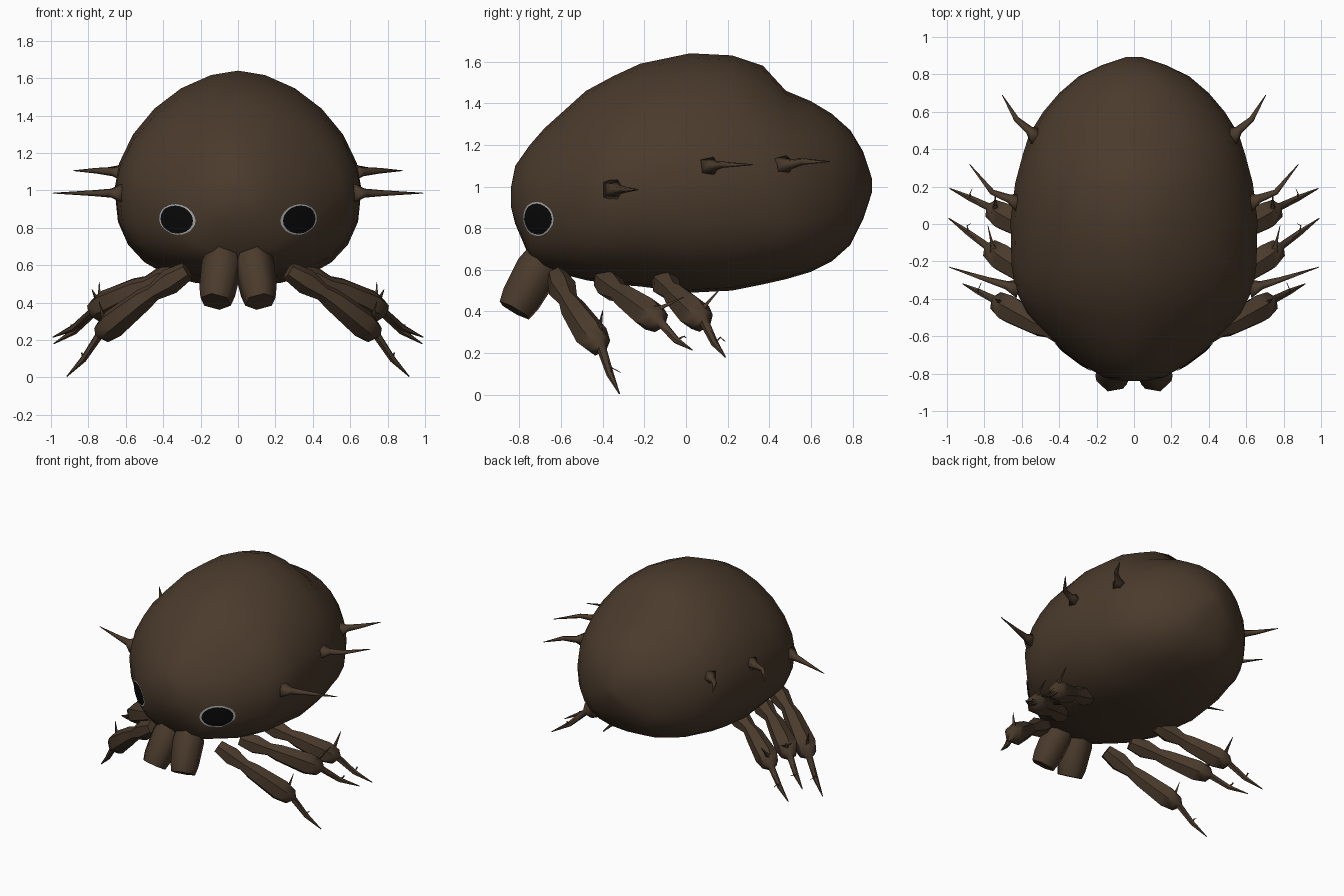
import bpy, bmesh, math
from mathutils import Vector

if "Cube" in bpy.data.objects:
    bpy.data.objects.remove(bpy.data.objects["Cube"])


def material(name, rgb):
    m = bpy.data.materials.new(name)
    m.diffuse_color = (*rgb, 1)
    m.use_nodes = True
    m.node_tree.nodes["Principled BSDF"].inputs["Base Color"].default_value = m.diffuse_color
    return m


BROWN = material("dark_brown", (0.069, 0.043, 0.025))
BLACK = material("eye_black", (0.003, 0.003, 0.003))
GREY = material("eye_rim_grey", (0.42, 0.42, 0.42))


def finish(bm, name, mats, mirror=True, angle=None):
    bmesh.ops.recalc_face_normals(bm, faces=bm.faces)
    me = bpy.data.meshes.new(name)
    bm.to_mesh(me)
    bm.free()
    ob = bpy.data.objects.new(name, me)
    bpy.context.collection.objects.link(ob)
    for m in mats:
        me.materials.append(m)
    bpy.ops.object.select_all(action='DESELECT')
    ob.select_set(True)
    bpy.context.view_layer.objects.active = ob
    if angle is None:
        bpy.ops.object.shade_smooth()
    else:
        bpy.ops.object.shade_smooth_by_angle(angle=math.radians(angle))
    if mirror:
        ob.modifiers.new("mirror", 'MIRROR')
    return ob


def skin(bm, rings, caps=True):
    """Bridge rings of vertices that all have the same count."""
    n = len(rings[0])
    for a, b in zip(rings, rings[1:]):
        for i in range(n):
            j = (i + 1) % n
            bm.faces.new((a[i], a[j], b[j], b[i]))
    if caps:
        bm.faces.new(rings[0])
        bm.faces.new(rings[-1])


def tube(bm, pts, radii, sides=6):
    """Tapering tube through points."""
    rings = []
    for k, (p, r) in enumerate(zip(pts, radii)):
        d = (pts[min(k + 1, len(pts) - 1)] - pts[max(k - 1, 0)]).normalized()
        u = d.cross(Vector((0, 0, 1))).normalized()
        v = u.cross(d)
        rings.append([bm.verts.new(p + r * (math.cos(a) * u + math.sin(a) * v))
                      for a in (2 * math.pi * (i + 0.5) / sides for i in range(sides))])
    skin(bm, rings)


def thorn(bm, base, bend, tip, r, sides=4):
    """Flared root, thin shaft, sharp point."""
    tube(bm, [base, base.lerp(bend, 0.4), bend, tip], [r, r * 0.42, r * 0.27, 0.002], sides)


# Body: cross-sections (y, bottom, top, half width)
SECTIONS = [
    (-0.84, 0.90, 1.00, 0.06), (-0.82, 0.82, 1.10, 0.16), (-0.75, 0.655, 1.20, 0.28),
    (-0.68, 0.60, 1.28, 0.375), (-0.48, 0.55, 1.46, 0.57), (-0.35, 0.53, 1.53, 0.635),
    (-0.22, 0.52, 1.59, 0.655), (0.02, 0.49, 1.64, 0.66), (0.22, 0.50, 1.63, 0.635),
    (0.37, 0.53, 1.58, 0.595), (0.48, 0.555, 1.46, 0.56), (0.60, 0.59, 1.41, 0.485),
    (0.70, 0.64, 1.35, 0.40), (0.79, 0.72, 1.27, 0.295), (0.85, 0.84, 1.17, 0.17),
    (0.893, 0.97, 1.04, 0.04)]
bm = bmesh.new()
rings = []
for y, zb, zt, hw in SECTIONS:
    zc = zb + 0.45 * (zt - zb)
    ring = []
    for i in range(24):
        a = 2 * math.pi * i / 24
        c, s = math.cos(a), math.sin(a)
        # squarer belly, slightly peaked back on the front hump
        e = (1.12 if y < 0.45 else 1.0) if s > 0 else 0.8
        x = math.copysign(abs(c) ** e, c) * hw
        z = zc + math.copysign(abs(s) ** e, s) * ((zt - zc) if s > 0 else (zc - zb))
        ring.append(bm.verts.new((x, y, z)))
    rings.append(ring)
skin(bm, rings)
body = finish(bm, "body", [BROWN], mirror=False)

# Eyes: ovals with a pale rim, laid onto the body
bm = bmesh.new()
centre = Vector((0.33, -0.71, 0.843))
across, up = Vector((0.88, 0.50, 0.02)), Vector((-0.03, 0, 1))
rings = []
for f in (0.3, 0.6, 0.88, 1.0):
    rings.append([bm.verts.new(centre + f * (0.124 * math.cos(a) * across
                                             + 0.085 * math.sin(a) * up))
                  for a in (2 * math.pi * i / 20 for i in range(20))])
skin(bm, rings, caps=False)
bm.faces.new(rings[0])
rim = set(rings[-1])
for f in bm.faces:
    f.material_index = 1 if rim & set(f.verts) else 0
eye = finish(bm, "eye", [BLACK, GREY], mirror=False)
wrap = eye.modifiers.new("wrap", 'SHRINKWRAP')
wrap.target = body
wrap.wrap_method = 'NEAREST_SURFACEPOINT'
wrap.wrap_mode = 'ABOVE_SURFACE'
wrap.offset = 0.008
eye.modifiers.new("mirror", 'MIRROR')

# Mouthparts: blunt paired palps
bm = bmesh.new()
top, end = Vector((0.07, -0.655, 0.70)), Vector((0.12, -0.825, 0.405))
tube(bm, [top.lerp(end, t) for t in (0, 0.35, 0.82, 1)], (0.085, 0.11, 0.1, 0.085))
finish(bm, "mouth_palp", [BROWN], angle=62)

# Legs: hip to knee carries two swollen segments, knee to tip is a thin foot
LEGS = {  # hip, knee, foot tip, knee spur direction
    "front_leg": ((0.27, -0.62, 0.57), (0.745, -0.405, 0.22), (0.915, -0.32, 0.005), (0.03, 0.02, 0.11)),
    "middle_leg": ((0.30, -0.40, 0.55), (0.785, -0.12, 0.345), (0.99, 0.03, 0.215), (0.03, 0.13, 0.06)),
    "rear_leg": ((0.30, -0.12, 0.56), (0.775, 0.09, 0.345), (0.985, 0.19, 0.18), (0.0, 0.09, 0.10))}
THIGH = ((0, 0.05), (0.2, 0.07), (0.38, 0.047), (0.5, 0.062), (0.84, 0.08), (0.96, 0.06))
FOOT = ((0, 0.023), (0.48, 0.018), (1, 0.003))
for name, row in LEGS.items():
    hip, knee, tip, spur = map(Vector, row)
    bm = bmesh.new()
    bow = Vector((0, -0.03, 0.02))
    pts = [hip.lerp(knee, t) + bow * math.sin(math.pi * t) for t, r in THIGH]
    pts += [knee.lerp(tip, t) - Vector((0, 0, 0.02 * math.sin(math.pi * t))) for t, r in FOOT]
    tube(bm, pts, [r for t, r in THIGH + FOOT])
    root = hip.lerp(knee, 0.93) + Vector((0, 0, 0.05))
    thorn(bm, root, root + spur * 0.5, root + spur, 0.03)
    root = pts[-2]
    thorn(bm, root, root + spur * 0.3, root + Vector((-0.01, 0.05, 0.01)), 0.014)
    finish(bm, name, [BROWN], angle=50)

# Side spines: base, bend, tip
SPINES = {
    "front_spine": ((0.615, -0.35, 0.985), (0.78, -0.30, 0.985), (0.99, -0.23, 0.985)),
    "middle_spine": ((0.61, 0.11, 1.095), (0.76, 0.17, 1.105), (0.88, 0.32, 1.105)),
    "back_spine": ((0.515, 0.46, 1.10), (0.63, 0.56, 1.12), (0.705, 0.69, 1.12))}
for name, row in SPINES.items():
    bm = bmesh.new()
    thorn(bm, *map(Vector, row), 0.06, 5)
    finish(bm, name, [BROWN])
